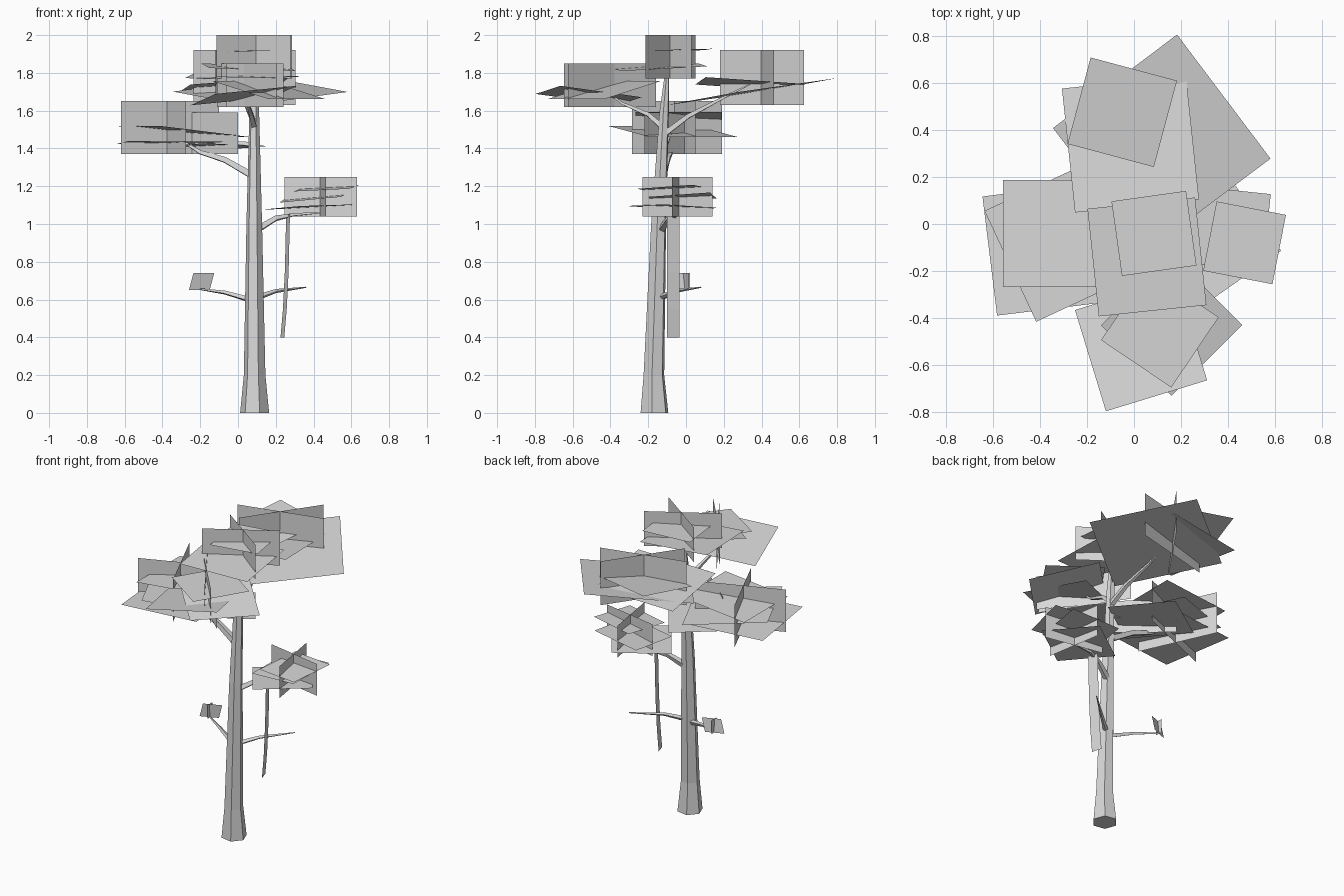
import bpy
from math import cos, sin, radians, pi
from mathutils import Vector

cube = bpy.data.objects.get("Cube")
if cube:
    bpy.data.objects.remove(cube, do_unlink=True)

grey = bpy.data.materials.new("plain_grey")
grey.use_nodes = True
tone = (0.68, 0.68, 0.68, 1)
grey.diffuse_color = tone
grey.node_tree.nodes["Principled BSDF"].inputs["Base Color"].default_value = tone


def make_object(name, verts, faces):
    mesh = bpy.data.meshes.new(name)
    mesh.from_pydata([tuple(v) for v in verts], [], faces)
    mesh.materials.append(grey)
    mesh.update()
    obj = bpy.data.objects.new(name, mesh)
    bpy.context.collection.objects.link(obj)
    return obj


def tube(name, stations, sides, phase=0, upright=False):
    """Flat-sided tapering tube; each station is x, y, z, radius."""
    centres = [Vector(s[:3]) for s in stations]
    up = Vector((0, 0, 1))
    last = len(stations) - 1
    verts = []
    for i, (centre, station) in enumerate(zip(centres, stations)):
        along = centres[min(i + 1, last)] - centres[max(i - 1, 0)]
        turn = up.rotation_difference(up if upright else along)
        for k in range(sides):
            a = phase + 2 * pi * k / sides
            verts.append(centre + turn @ (Vector((cos(a), sin(a), 0)) * station[3]))
    faces = [tuple(reversed(range(sides))), tuple(range(last * sides, (last + 1) * sides))]
    for i in range(last):
        for k in range(sides):
            a, b = i * sides + k, i * sides + (k + 1) % sides
            faces.append((a, b, b + sides, a + sides))
    return make_object(name, verts, faces)


def leaf_layer(name, x, y, z, side, angle, slope_x, slope_y):
    """Square, almost level foliage sheet, tilted by its slopes."""
    verts = []
    for k in range(4):
        a = radians(angle + 45 + 90 * k)
        dx, dy = side * cos(a) / 2 ** 0.5, side * sin(a) / 2 ** 0.5
        verts.append((x + dx, y + dy, z + slope_x * dx + slope_y * dy))
    return make_object(name, verts, [(0, 1, 2, 3)])


def upright_leaf(name, start, end, bottom, top, lean=0):
    """Standing foliage sheet between two plan points."""
    (ax, ay), (bx, by) = start, end
    verts = [(ax, ay, bottom), (bx, by, bottom), (bx + lean, by, top), (ax + lean, ay, top)]
    return make_object(name, verts, [(0, 1, 2, 3)])


# Trunk with flared foot
tube("trunk", [(0.088, -0.167, 0, 0.078), (0.088, -0.17, 0.2, 0.058),
               (0.086, -0.145, 1, 0.042), (0.086, -0.115, 1.6, 0.026),
               (0.086, -0.1, 1.8, 0.012)], 6, radians(-10), True)

# Branches
branches = {
    "left_low_twig": [(0.1, -0.14, 0.61, 0.016), (0.2, -0.06, 0.645, 0.011), (0.36, 0.08, 0.665, 0.003)],
    "right_low_twig": [(0.06, -0.14, 0.6, 0.016), (-0.07, -0.08, 0.637, 0.011), (-0.2, -0.01, 0.655, 0.005)],
    "left_branch": [(0.1, -0.13, 0.97, 0.022), (0.2, -0.09, 1.03, 0.017), (0.3, -0.05, 1.05, 0.01),
                    (0.44, -0.05, 1.06, 0.004)],
    "right_branch": [(0.07, -0.12, 1.26, 0.024), (-0.07, -0.1, 1.34, 0.02), (-0.2, -0.08, 1.38, 0.014),
                     (-0.33, -0.05, 1.46, 0.004)],
    "right_upper_branch": [(0.08, -0.12, 1.42, 0.016), (-0.02, -0.1, 1.43, 0.012), (-0.14, -0.08, 1.48, 0.004)],
    "back_branch": [(0.09, -0.11, 1.48, 0.02), (0.07, 0.01, 1.57, 0.016), (0.03, 0.18, 1.66, 0.01),
                    (0.03, 0.38, 1.76, 0.003)],
    "front_branch": [(0.09, -0.11, 1.5, 0.02), (0.07, -0.2, 1.58, 0.015), (0.05, -0.34, 1.64, 0.009),
                     (0.06, -0.44, 1.72, 0.003)],
}
for name, stations in branches.items():
    tube(name, stations, 4, pi / 4)

# Layered foliage sheets: x, y, z, side, angle, slopes
layers = {
    "back_leaves": [(0.118, 0.343, 1.7, 0.66, -53, 0.02, 0.155), (-0.05, 0.475, 1.79, 0.38, -15, 0, 0.13),
                    (-0.015, 0.34, 1.74, 0.53, 6, 0.08, -0.06)],
    "front_leaves": [(0.03, -0.515, 1.68, 0.45, 17, 0.13, -0.1), (0.11, -0.445, 1.78, 0.36, -34, 0, 0.03),
                     (0.16, -0.43, 1.71, 0.425, -45, -0.16, 0.16)],
    "crown_leaves": [(0.055, -0.14, 1.83, 0.46, 6, -0.04, 0.05), (0.085, -0.04, 1.92, 0.32, 8, 0.02, 0.03)],
    "right_leaves": [(-0.33, -0.04, 1.57, 0.455, 0, 0.1, 0), (-0.36, -0.105, 1.43, 0.51, 7, 0, -0.03),
                     (-0.29, -0.07, 1.49, 0.52, 25, -0.1, -0.05), (-0.13, 0, 1.41, 0.42, 35, 0, -0.06)],
    "left_leaves": [(0.47, -0.08, 1.19, 0.3, -11, 0.06, 0.06), (0.4, -0.02, 1.14, 0.33, -6, 0.1, 0.06),
                    (0.375, -0.07, 1.09, 0.36, 35, 0.05, -0.03)],
}
for name, sheets in layers.items():
    for i, sheet in enumerate(sheets):
        leaf_layer(f"{name}_layer_{i + 1}", *sheet)

# Crossed standing sheets: bottom, top, then plan lines
crosses = {
    "crown_leaves": (1.77, 2, [((-0.094, 0.05), (0.277, -0.215)), ((-0.115, -0.21), (0.285, 0.03))]),
    "back_leaves": (1.63, 1.92, [((-0.12, 0.18), (0.19, 0.625)), ((-0.235, 0.33), (0.305, 0.465))]),
    "front_leaves": (1.62, 1.85, [((-0.11, -0.16), (0.205, -0.645)), ((-0.06, -0.27), (0.24, -0.625))]),
    "right_leaves": (1.37, 1.65, [((-0.49, 0.19), (-0.275, -0.285)), ((-0.62, -0.16), (-0.1, 0.05))]),
    "right_inner_leaves": (1.37, 1.59, [((-0.3, 0.04), (0, -0.22))]),
    "left_leaves": (1.04, 1.25, [((0.245, 0), (0.63, -0.075)), ((0.405, 0.14), (0.465, -0.23))]),
}
for name, (bottom, top, lines) in crosses.items():
    for i, (start, end) in enumerate(lines):
        upright_leaf(f"{name}_upright_{i + 1}", start, end, bottom, top)

# Small sprout on the low twig
upright_leaf("sprout_wide", (-0.26, -0.03), (-0.15, 0.015), 0.65, 0.74, 0.024)
upright_leaf("sprout_narrow", (-0.2, -0.035), (-0.2, 0.02), 0.65, 0.74)

# Hanging vine strip below the left branch
vine = [(0.255, 1.05), (0.248, 0.75), (0.238, 0.55), (0.225, 0.4)]
verts = [p for x, z in vine for p in ((x + 0.02, -0.1, z), (x, -0.035, z))]
faces = [(2 * i, 2 * i + 1, 2 * i + 3, 2 * i + 2) for i in range(len(vine) - 1)]
make_object("hanging_vine", verts, faces)
